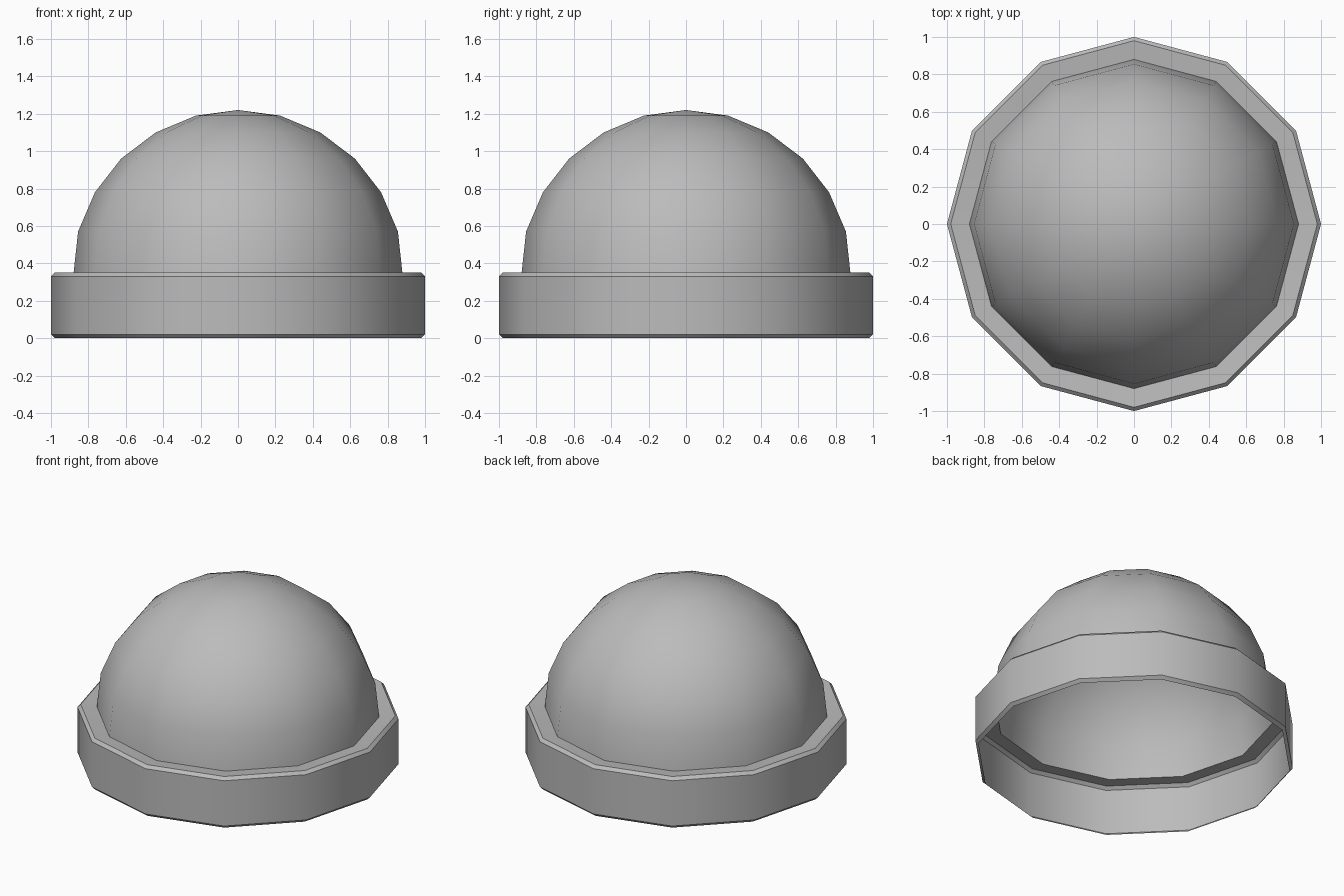
import bpy, math

cube = bpy.data.objects.get("Cube")
if cube:
    bpy.data.objects.remove(cube, do_unlink=True)

SIDES = 12

# Single grey wool colour
wool = bpy.data.materials.new("grey wool")
wool.use_nodes = True
grey = (0.5, 0.5, 0.5, 1)
wool.diffuse_color = grey
wool.node_tree.nodes["Principled BSDF"].inputs["Base Color"].default_value = grey


def lathe(name, profile):
    """Revolve (radius, height) points, listed bottom to top, as an open shell."""
    verts, faces, rings = [], [], []
    for r, z in profile:
        start = len(verts)
        count = SIDES if r > 0 else 1
        for i in range(count):
            a = 2 * math.pi * i / SIDES
            verts.append((r * math.cos(a), r * math.sin(a), z))
        rings.append([start + i % count for i in range(SIDES)])
    for low, high in zip(rings, rings[1:]):
        for i in range(SIDES):
            j = (i + 1) % SIDES
            face = [low[i], low[j], high[j], high[i]]
            faces.append(list(dict.fromkeys(face)))
    mesh = bpy.data.meshes.new(name)
    mesh.from_pydata(verts, [], faces)
    mesh.materials.append(wool)
    obj = bpy.data.objects.new(name, mesh)
    bpy.context.collection.objects.link(obj)
    bpy.ops.object.select_all(action="DESELECT")
    obj.select_set(True)
    bpy.context.view_layer.objects.active = obj
    bpy.ops.object.shade_smooth_by_angle(angle=math.radians(40))
    return obj


# Folded cuff: open below, softened edges, ledge sloping slightly inwards
lathe("cuff", [(0.98, 0), (1, 0.02), (1, 0.33), (0.98, 0.35), (0.88, 0.34)])

# Rounded crown, open below
lathe("crown", [(0.88, 0.34), (0.855, 0.57), (0.765, 0.78), (0.625, 0.96),
                (0.44, 1.1), (0.225, 1.19), (0, 1.22)])
